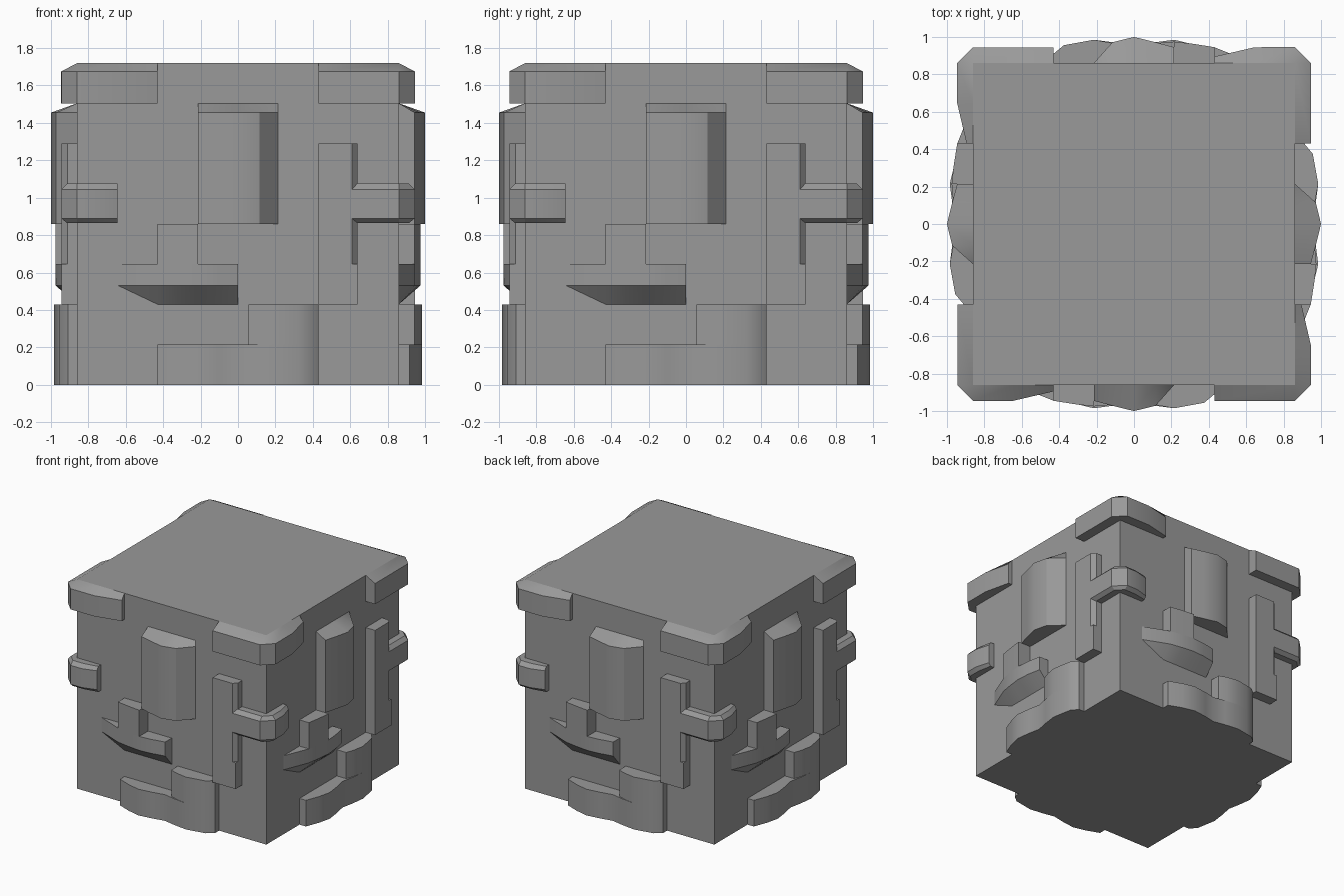
import bpy, bmesh, math

if "Cube" in bpy.data.objects:
    bpy.data.objects.remove(bpy.data.objects["Cube"])

H = 0.86    # half width of the core block
D = 0.945   # depth of the standard relief

stone = bpy.data.materials.new("dark_grey")
stone.diffuse_color = (0.32, 0.32, 0.32, 1)
stone.use_nodes = True
stone.node_tree.nodes["Principled BSDF"].inputs["Base Color"].default_value = stone.diffuse_color


def finish(name, bm):
    """Turn a bmesh into a mesh with sharp edges kept sharp."""
    bmesh.ops.remove_doubles(bm, verts=bm.verts, dist=1e-4)
    bmesh.ops.recalc_face_normals(bm, faces=bm.faces)
    for f in bm.faces:
        f.smooth = True
    me = bpy.data.meshes.new(name)
    bm.to_mesh(me)
    bm.free()
    me.set_sharp_from_angle(angle=math.radians(30))
    me.materials.append(stone)
    return me


def loft(name, stations, rows):
    """Loft rows (t, z) along stations (inner xy, outer xy, lowest z);
    place four copies around the block."""
    bm = bmesh.new()
    rings = []
    for (ix, iy), (ox, oy), zmin in stations:
        rings.append([bm.verts.new((ix + (ox - ix) * t, iy + (oy - iy) * t, max(z, zmin)))
                      for t, z in rows])
    n = len(rows)
    for a, b in zip(rings, rings[1:]):
        for i in range(n):
            j = (i + 1) % n
            bm.faces.new((a[i], a[j], b[j], b[i]))
    bm.faces.new(rings[0])
    bm.faces.new(rings[-1])
    bmesh.ops.remove_doubles(bm, verts=bm.verts, dist=1e-4)
    bmesh.ops.dissolve_degenerate(bm, edges=bm.edges, dist=1e-4)
    me = finish(name, bm)
    for k, side in enumerate(("front", "right", "back", "left")):
        ob = bpy.data.objects.new(f"{name}_{side}", me)
        ob.rotation_euler.z = k * math.pi / 2
        bpy.context.collection.objects.link(ob)


def flat(profile):
    """Stations on the front face from (x, depth[, lowest z]) points."""
    return [((p[0], -H), (p[0], -p[1]), p[2] if len(p) > 2 else 0) for p in profile]


def corner(start, hold, end, end_depth):
    """Stations wrapping the front right corner, tapering from hold to end."""
    return [((start, -H), (start, -D), 0), ((H, -H), (H, -D), 0),
            ((H, -H), (D, -H), 0), ((H, -hold), (D, -hold), 0),
            ((H, -end), (end_depth, -end), 0)]


def box_rows(z0, z1):
    return [(0, z0), (1, z0), (1, z1), (0, z1)]


# Core block
bm = bmesh.new()
bmesh.ops.create_cube(bm, size=2 * H)
bmesh.ops.translate(bm, verts=bm.verts, vec=(0, 0, H))
core = bpy.data.objects.new("core_block", finish("core_block", bm))
bpy.context.collection.objects.link(core)

# Top corner caps, sloped on top and tapered at one end
loft("corner_cap", corner(0.43, 0.645, 0.43, 0.895),
     [(0, 1.505), (1, 1.505), (1, 1.675), (0, 1.72)])

# Chamfered bars wrapping the corners at mid height
loft("corner_bar", corner(0.60, 0.76, 0.645, 0.912),
     [(0, 0.865), (0.65, 0.865), (1, 0.89), (1, 1.045), (0.65, 1.075), (0, 1.075)])

# Tall ridge in the middle of each side
loft("centre_ridge", flat([(-0.215, 0.945), (-0.115, 0.972), (0, 1.0), (0.115, 0.972), (0.215, H)]),
     [(0, 0.86), (1, 0.86), (1, 1.455), (0, 1.505)])

# Upright strip with a bevelled edge and a square foot
loft("upright_strip", flat([(0.43, D), (0.61, D), (0.64, 0.912)]), box_rows(0.645, 1.29))
loft("strip_foot", flat([(0.43, D), (0.64, D)]), box_rows(0.43, 0.645))

# Wedge with a sloping underside, and the step above it
hump = [(-0.43, 0.945), (-0.32, 0.963), (-0.215, 0.975)]
loft("wedge", flat([(-0.64, H, 0.53)] + hump + [(-0.11, 0.966), (0, 0.945)]),
     [(0, 0.43), (1, 0.53), (1, 0.645), (0, 0.645)])
loft("wedge_step", flat(hump), box_rows(0.645, 0.86))

# Two-humped base band and the raised block on its right half
right = [(0.215, 0.985), (0.32, 0.966), (0.375, 0.956), (0.43, 0.91)]
loft("base_band", flat([(-0.43, 0.918), (-0.32, 0.96), (-0.215, 0.985), (-0.1, 0.97),
                        (0, 0.95), (0.1, 0.97)] + right), box_rows(0, 0.215))
loft("base_block", flat([(0.055, 0.945), (0.12, 0.968)] + right), box_rows(0.215, 0.43))
